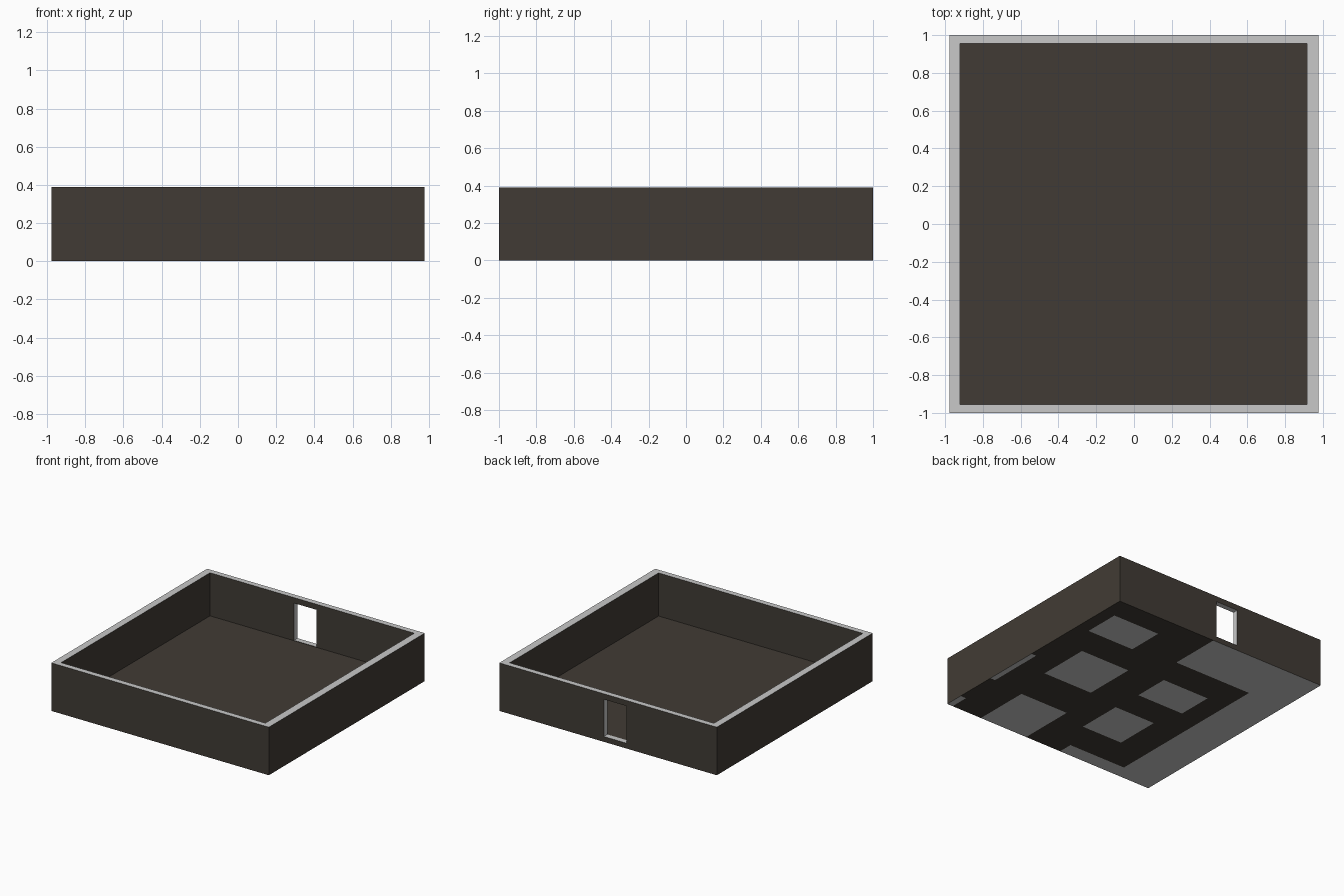
import bpy, bmesh
from mathutils import Vector

if "Cube" in bpy.data.objects:
    bpy.data.objects.remove(bpy.data.objects["Cube"])

HX, HY, H = 0.977, 1.0, 0.39            # outer half sizes and height
FLOOR = 0.04                            # floor slab thickness
IN_X, IN_Y = (-0.92, 0.915), (-0.955, 0.955)
HOLE_X, HOLE_Z = (-0.165, 0.038), (0.043, 0.345)

# pale patches on the underside: x0, x1, y0, y1
PATCHES = [
    (0.445, 0.87, 0.51, 0.81), (0.265, 0.715, -0.185, 0.25),
    (-0.455, -0.03, 0.015, 0.31), (-0.385, -0.015, -0.61, -0.23),
    (0.21, 0.65, -1.0, -0.53), (0.932, HX, -0.5, -0.025),
    (0.925, HX, -1.0, -0.845), (-HX, 0.066, 0.57, 1.0),
    (-HX, -0.64, -1.0, 1.0), (-HX, -0.12, -1.0, -0.88),
]


def material(name, rgb):
    m = bpy.data.materials.new(name)
    m.diffuse_color = (*rgb, 1)
    m.use_nodes = True
    m.node_tree.nodes["Principled BSDF"].inputs["Base Color"].default_value = m.diffuse_color
    return m


def cut(bm, test, axis, value):
    """Slice only the faces that pass the test with an axis-aligned plane."""
    faces = [f for f in bm.faces if test(f)]
    geom = set(faces)
    for f in faces:
        geom.update(f.edges)
        geom.update(f.verts)
    point, normal = Vector(), Vector()
    point[axis] = value
    normal[axis] = 1
    bmesh.ops.bisect_plane(bm, geom=list(geom), dist=1e-5, plane_co=point, plane_no=normal)
    bm.normal_update()


# Solid block
bm = bmesh.new()
bmesh.ops.create_cube(bm, size=1)
for v in bm.verts:
    v.co = (v.co.x * 2 * HX, v.co.y * 2 * HY, (v.co.z + 0.5) * H)
bm.normal_update()

# Hollow the block: inset rim, then push the floor down
top = next(f for f in bm.faces if f.normal.z > 0.9)
bmesh.ops.inset_region(bm, faces=[top], thickness=0.05)
for v in top.verts:
    v.co.x = IN_X[v.co.x > 0]
    v.co.y = IN_Y[v.co.y > 0]
floor = bmesh.ops.extrude_discrete_faces(bm, faces=[top])["faces"][0]
for v in floor.verts:
    v.co.z = FLOOR
bm.normal_update()


# Doorway through the back wall
def is_back_wall(f):
    return abs(f.normal.y) > 0.9 and f.calc_center_median().y > 0.9


for axis, limits in ((0, HOLE_X), (2, HOLE_Z)):
    for value in limits:
        cut(bm, is_back_wall, axis, value)
opening = []
for f in bm.faces:
    c = f.calc_center_bounds()
    if is_back_wall(f) and HOLE_X[0] < c.x < HOLE_X[1] and HOLE_Z[0] < c.z < HOLE_Z[1]:
        opening.append(f)
loops = list({e for f in opening for e in f.edges})
bmesh.ops.delete(bm, geom=opening, context='FACES_ONLY')
jambs = bmesh.ops.bridge_loops(bm, edges=loops)["faces"]
for f in jambs:
    f.material_index = 1
bmesh.ops.recalc_face_normals(bm, faces=bm.faces[:])
bm.normal_update()


# Underside split along the patch borders
def is_underside(f):
    return f.normal.z < -0.9 and f.calc_center_median().z < 0.01


for value in sorted({v for p in PATCHES for v in p[:2] if abs(v) < HX}):
    cut(bm, is_underside, 0, value)
for value in sorted({v for p in PATCHES for v in p[2:] if abs(v) < HY}):
    cut(bm, is_underside, 1, value)

# Pale rim and pale underside patches
for f in bm.faces:
    c = f.calc_center_bounds()
    if is_underside(f):
        f.material_index = int(any(a < c.x < b and d < c.y < e for a, b, d, e in PATCHES))
    elif f.normal.z > 0.9 and f.calc_center_median().z > H - 0.01:
        f.material_index = 1

mesh = bpy.data.meshes.new("walled_room")
bm.to_mesh(mesh)
bm.free()
mesh.materials.append(material("dark brown", (0.053, 0.044, 0.035)))
mesh.materials.append(material("pale grey", (0.58, 0.58, 0.58)))
room = bpy.data.objects.new("walled_room", mesh)
bpy.context.collection.objects.link(room)
